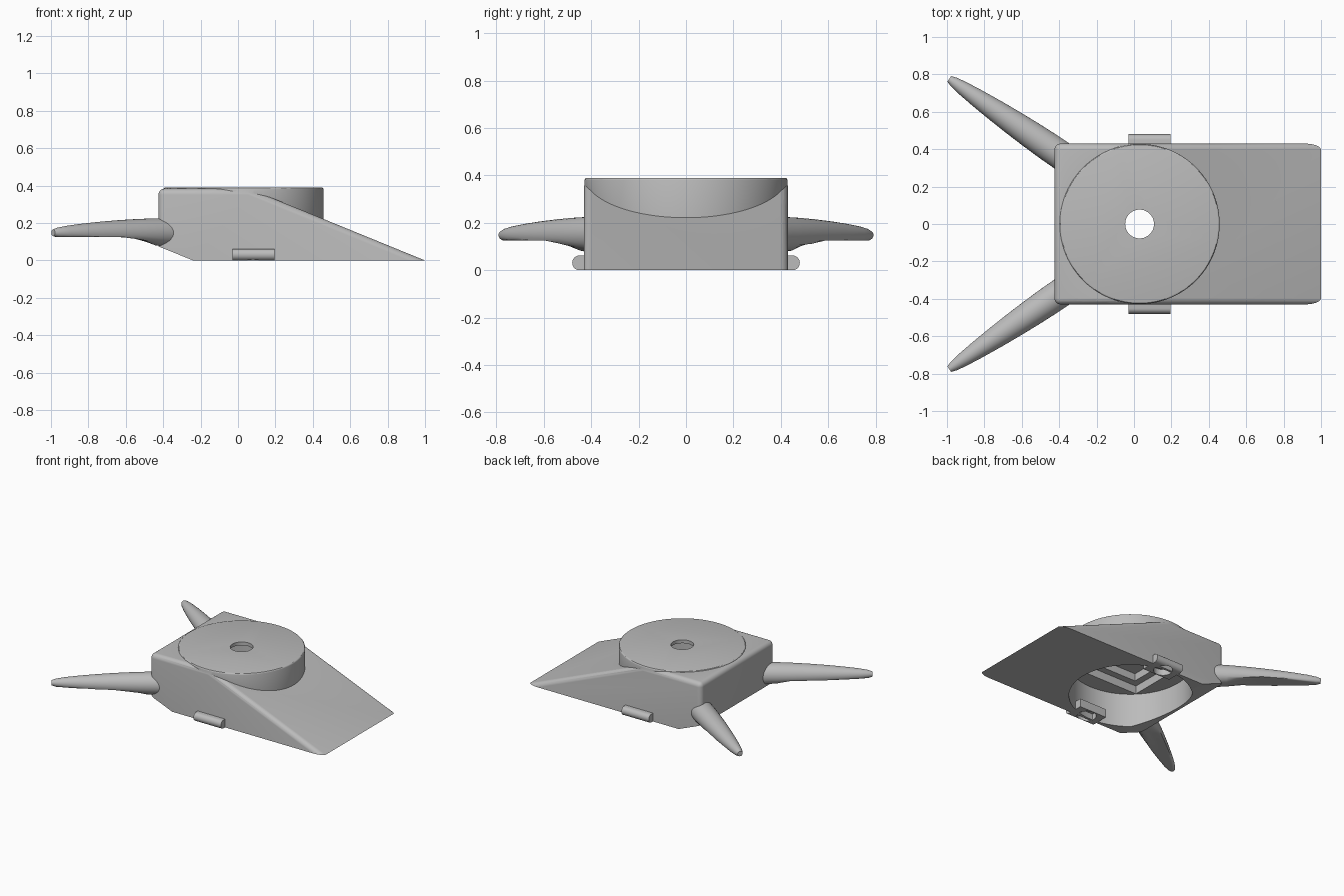
import bpy, bmesh, math
from mathutils import Vector

cube = bpy.data.objects.get("Cube")
if cube:
    bpy.data.objects.remove(cube)

GREY = (0.5, 0.5, 0.5, 1)
grey = bpy.data.materials.new("plain_grey")
grey.use_nodes = True
grey.diffuse_color = GREY
grey.node_tree.nodes["Principled BSDF"].inputs["Base Color"].default_value = GREY


def finish(name, bm):
    bmesh.ops.recalc_face_normals(bm, faces=bm.faces)
    mesh = bpy.data.meshes.new(name)
    bm.to_mesh(mesh)
    bm.free()
    mesh.materials.append(grey)
    obj = bpy.data.objects.new(name, mesh)
    bpy.context.collection.objects.link(obj)
    return obj


def activate(obj):
    bpy.ops.object.select_all(action='DESELECT')
    obj.select_set(True)
    bpy.context.view_layer.objects.active = obj


def smooth(obj, angle=30):
    activate(obj)
    bpy.ops.object.shade_smooth_by_angle(angle=math.radians(angle))


def combine(obj, tool, operation):
    """Apply a boolean and remove the tool."""
    activate(obj)
    mod = obj.modifiers.new("boolean", 'BOOLEAN')
    mod.operation = operation
    mod.solver = 'EXACT'
    mod.object = tool
    bpy.ops.object.modifier_apply(modifier=mod.name)
    bpy.data.objects.remove(tool)


def prism(points, offset):
    """Extrude a closed outline of 3D points along an offset."""
    bm = bmesh.new()
    face = bm.faces.new([bm.verts.new(p) for p in points])
    new = bmesh.ops.extrude_face_region(bm, geom=[face])["geom"]
    bmesh.ops.translate(bm, vec=offset, verts=[v for v in new if isinstance(v, bmesh.types.BMVert)])
    return bm


def cylinder(name, x, y, radius, z0, z1, sides=64, rim=0):
    ring = [(x + radius * math.cos(2 * math.pi * i / sides),
             y + radius * math.sin(2 * math.pi * i / sides), z0) for i in range(sides)]
    bm = prism(ring, (0, 0, z1 - z0))
    if rim:
        edges = [e for e in bm.edges if all(v.co.z > z1 - 1e-4 for v in e.verts)]
        bmesh.ops.bevel(bm, geom=edges, offset=rim, segments=3, profile=0.5, affect='EDGES')
    return finish(name, bm)


def box(name, x, half, z0, z1):
    pts = [(x - half, -half, z0), (x + half, -half, z0), (x + half, half, z0), (x - half, half, z0)]
    return finish(name, prism(pts, (0, 0, z1 - z0)))


# Wedge body with rounded sides
HALF, CX = 0.43, 0.03
outline = [(-0.24, 0), (1, 0), (0.06, 0.384), (-0.425, 0.384), (-0.425, 0.075)]
bm = prism([(x, -HALF, z) for x, z in outline], (0, 2 * HALF, 0))
rounded = []
for e in bm.edges:
    a, b = (v.co for v in e.verts)
    mid = (a + b) / 2
    along_y = abs(a.y - b.y) > 0.1
    back_top = along_y and mid.x < -0.4 and mid.z > 0.3
    side = not along_y and (mid.z > 0.15)
    if back_top or side:
        rounded.append(e)
bmesh.ops.bevel(bm, geom=rounded, offset=0.033, segments=6, profile=0.5, affect='EDGES')
body = finish("wedge_body", bm)

# Round turret joined to the body, hollowed from below
combine(body, cylinder("turret", CX, 0, 0.428, 0.1, 0.39, 96, 0.01), 'UNION')
combine(body, cylinder("lower_cavity", CX, 0, 0.415, -0.1, 0.25, 96), 'DIFFERENCE')
combine(body, box("middle_pocket", CX, 0.29, 0.2, 0.31), 'DIFFERENCE')
combine(body, box("upper_pocket", CX, 0.24, 0.25, 0.365), 'DIFFERENCE')
combine(body, cylinder("centre_hole", CX, 0, 0.077, 0.3, 0.5, 48), 'DIFFERENCE')
smooth(body)

# Tapered fins with flat undersides
SIDES = 32
RADII = [(0, 0.078), (0.15, 0.077), (0.3, 0.073), (0.45, 0.067), (0.6, 0.059),
         (0.75, 0.049), (0.88, 0.038), (0.96, 0.028), (1, 0.018)]
for label, s in (("left_fin", 1), ("right_fin", -1)):
    start, end = Vector((-0.365, 0.35 * s, 0.148)), Vector((-0.988, 0.776 * s, 0.148))
    axis = (end - start).normalized()
    across = Vector((-axis.y, axis.x, 0))
    bm = bmesh.new()
    rings = []
    for t, r in RADII:
        ring = []
        for i in range(SIDES):
            a = 2 * math.pi * i / SIDES
            p = start.lerp(end, t) + across * r * math.cos(a) + Vector((0, 0, r * math.sin(a)))
            p.z = max(p.z, min(0.125, 0.4 * (-0.24 - p.x)))
            ring.append(bm.verts.new(p))
        rings.append(ring)
    for r0, r1 in zip(rings, rings[1:]):
        for i in range(SIDES):
            j = (i + 1) % SIDES
            bm.faces.new((r0[i], r0[j], r1[j], r1[i]))
    bm.faces.new(rings[0])
    bm.faces.new(rings[-1])
    smooth(finish(label, bm))

# Side mounting tabs with round recesses underneath
for label, s in (("back_tab", 1), ("front_tab", -1)):
    pts = [(-0.03, 0.33 * s, 0)]
    for i in range(13):
        a = -math.pi / 2 + math.pi * i / 12
        pts.append((-0.03, s * (0.45 + 0.03 * math.cos(a)), 0.031 + 0.031 * math.sin(a)))
    pts.append((-0.03, 0.33 * s, 0.062))
    tab = finish(label, prism(pts, (0.225, 0, 0)))
    combine(tab, cylinder("recess", 0.08, 0.4 * s, 0.065, -0.1, 0.045, 32), 'DIFFERENCE')
    smooth(tab)
